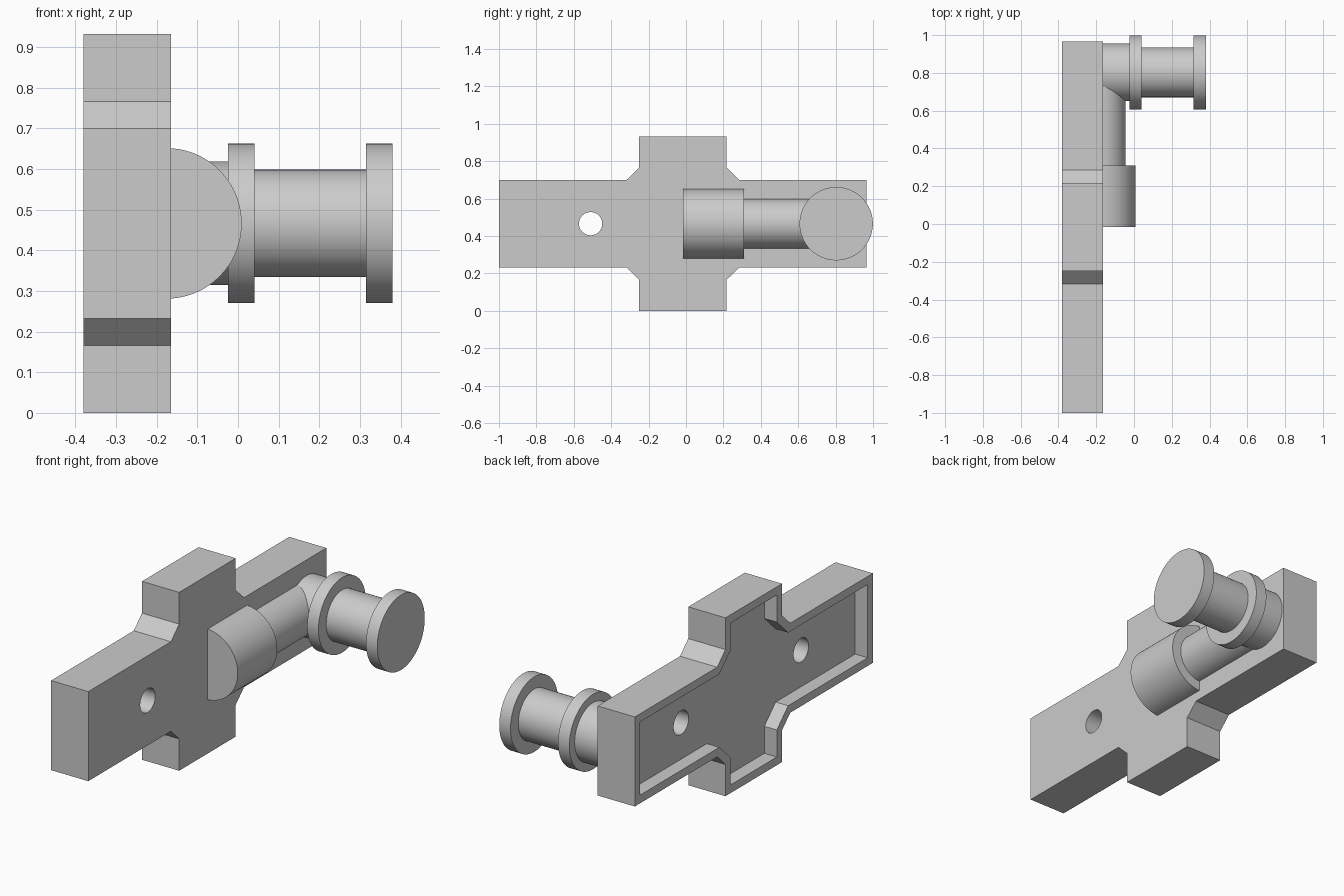
import bpy, bmesh, math
from mathutils import Vector

if "Cube" in bpy.data.objects:
    bpy.data.objects.remove(bpy.data.objects["Cube"], do_unlink=True)

grey = bpy.data.materials.new("plain_grey")
grey.use_nodes = True
COLOUR = (0.6, 0.6, 0.6, 1)
grey.diffuse_color = COLOUR
grey.node_tree.nodes["Principled BSDF"].inputs["Base Color"].default_value = COLOUR

BACK, FACE = -0.38, -0.165      # plate thickness along x
MID_Z = 0.466
PIN_Y = 0.803


def finish(name, bm, smooth=False):
    bmesh.ops.recalc_face_normals(bm, faces=bm.faces)
    mesh = bpy.data.meshes.new(name)
    bm.to_mesh(mesh)
    bm.free()
    mesh.materials.append(grey)
    ob = bpy.data.objects.new(name, mesh)
    bpy.context.collection.objects.link(ob)
    if smooth:
        bpy.ops.object.select_all(action="DESELECT")
        ob.select_set(True)
        bpy.context.view_layer.objects.active = ob
        bpy.ops.object.shade_smooth_by_angle(angle=math.radians(30))
    return ob


def prism(points, offset):
    """Extrude a closed outline along a vector."""
    bm = bmesh.new()
    base = bm.faces.new([bm.verts.new(p) for p in points])
    new = bmesh.ops.extrude_face_region(bm, geom=[base], use_keep_orig=True)["geom"]
    bmesh.ops.translate(bm, vec=offset, verts=[g for g in new if isinstance(g, bmesh.types.BMVert)])
    bmesh.ops.recalc_face_normals(bm, faces=bm.faces)
    return bm


def disc(x, y, radius, n=96):
    return [(x, y + radius * math.cos(math.tau * i / n),
             MID_Z + radius * math.sin(math.tau * i / n)) for i in range(n)]


def x_cylinder(name, x0, x1, y, radius):
    return finish(name, prism(disc(x0, y, radius), Vector((x1 - x0, 0, 0))), True)


def half_round(name, y0, y1, radius, n=64):
    # D-shaped bar lying along y with its flat side in the plate
    cx = FACE - 0.011
    arc = [math.pi * (i / n - 0.5) for i in range(n + 1)]
    pts = [(cx + radius * math.cos(a), y0, MID_Z + radius * math.sin(a)) for a in arc]
    return finish(name, prism(pts, Vector((0, y1 - y0, 0))), True)


# Cross-shaped plate: upper outline, mirrored for the lower half
upper = [(-1.0, 0.234), (-0.318, 0.234), (-0.25, 0.3), (-0.25, 0.466),
         (0.217, 0.466), (0.217, 0.3), (0.285, 0.234), (0.965, 0.234)]
outline = upper + [(y, -z) for y, z in reversed(upper)]
bm = prism([(BACK, y, MID_Z + z) for y, z in outline], Vector((FACE - BACK, 0, 0)))

# Recessed pocket in the back of the plate
pocket = min(bm.faces, key=lambda f: f.calc_center_median().x)
bmesh.ops.inset_region(bm, faces=[pocket], thickness=0.043, use_even_offset=True)
pocket = bmesh.ops.extrude_discrete_faces(bm, faces=[pocket])["faces"][0]
bmesh.ops.translate(bm, vec=(0.072, 0, 0), verts=pocket.verts)
plate = finish("cross_plate", bm)

# Two round holes through the plate
for name, y in (("front_hole_cutter", -0.51), ("rear_hole_cutter", 0.48)):
    cutter = x_cylinder(name, BACK - 0.1, FACE + 0.1, y, 0.062)
    cutter.hide_render = True
    cutter.hide_set(True)
    cut = plate.modifiers.new(name, "BOOLEAN")
    cut.operation, cut.solver, cut.object = "DIFFERENCE", "EXACT", cutter
bpy.ops.object.select_all(action="DESELECT")
plate.select_set(True)
bpy.context.view_layer.objects.active = plate
for mod in list(plate.modifiers):
    cutter = mod.object
    bpy.ops.object.modifier_apply(modifier=mod.name)
    bpy.data.objects.remove(cutter, do_unlink=True)
bpy.ops.object.shade_smooth_by_angle(angle=math.radians(30))

# Half-round hub and the arm reaching to the pin
half_round("hub", -0.015, 0.311, 0.185)
half_round("arm", 0.30, PIN_Y, 0.132)

# Stepped spool pin
x_cylinder("pin_base", FACE - 0.005, -0.02, PIN_Y, 0.152)
x_cylinder("inner_flange", -0.025, 0.04, PIN_Y, 0.196)
x_cylinder("pin_shaft", 0.035, 0.32, PIN_Y, 0.132)
x_cylinder("outer_flange", 0.315, 0.38, PIN_Y, 0.196)
